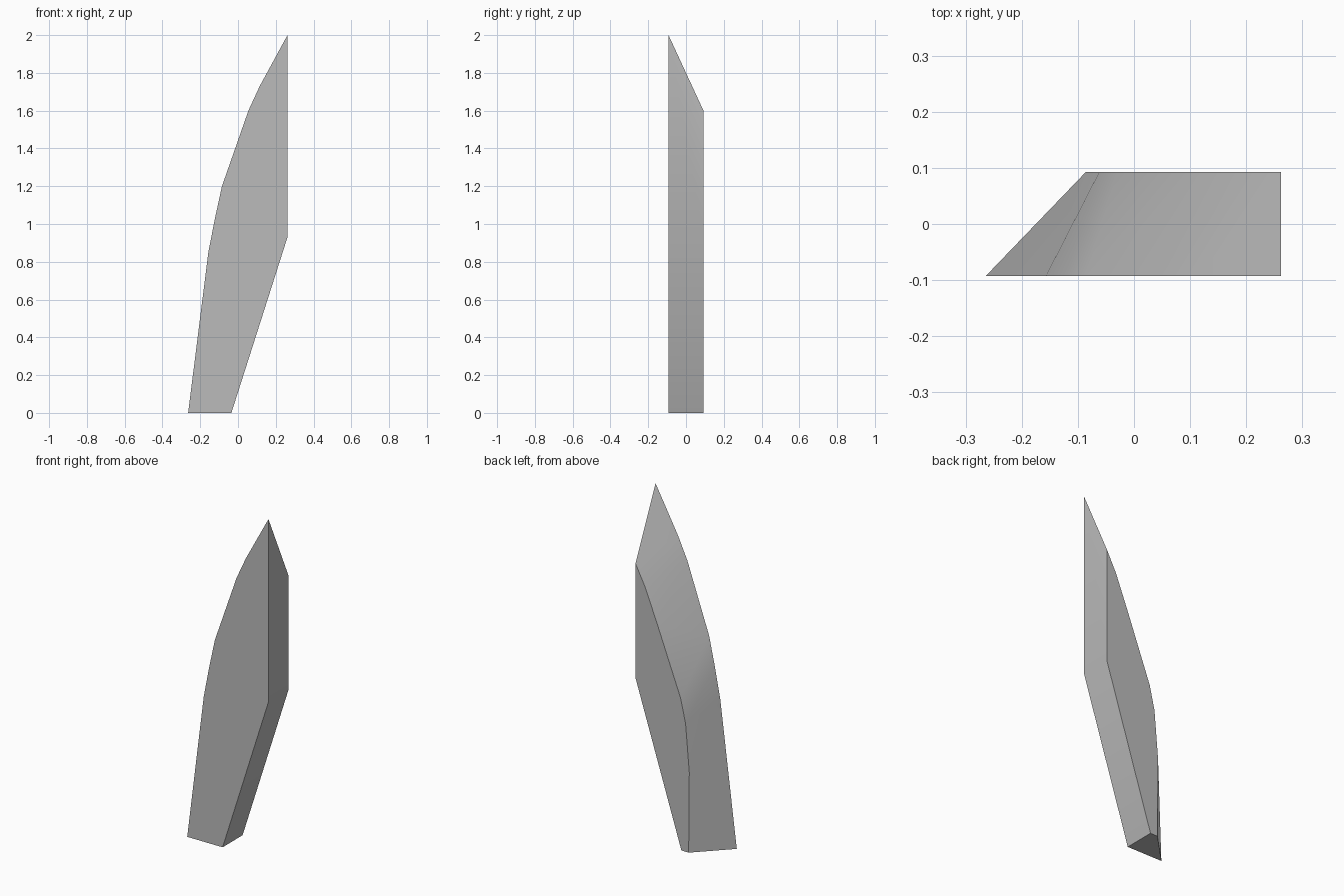
import bpy
import bmesh
import math

cube = bpy.data.objects.get("Cube")
if cube:
    bpy.data.objects.remove(cube, do_unlink=True)

# Material
grey = bpy.data.materials.new("plain grey")
grey.use_nodes = True
colour = (0.5, 0.5, 0.5, 1.0)
grey.diffuse_color = colour
grey.node_tree.nodes["Principled BSDF"].inputs["Base Color"].default_value = colour

# Curved edge profiles (x, z), paired from bottom to tip
HALF = 0.0925
front_curve = [(-0.264, 0), (-0.157, 0.85), (-0.122, 1.03), (-0.085, 1.2),
               (0.055, 1.6), (0.115, 1.73), (0.262, 2.0)]
back_curve = [(-0.082, 0), (-0.086, 0.47), (-0.062, 0.75), (-0.03, 0.89),
              (0.12, 1.28), (0.2, 1.48), (0.262, 1.6)]
# Straight edge shared by both sides, from top to bottom
straight_edge = [(0.262, 0.93), (-0.035, 0)]

bm = bmesh.new()


def outline(curve, y):
    return [bm.verts.new((x, y, z)) for x, z in curve + straight_edge]


# Flat front and back, joined by a swept bevel and straight sides
front = outline(front_curve, -HALF)
back = outline(back_curve, HALF)
bm.faces.new(front)
bm.faces.new(back[::-1])
count = len(front)
for i in range(count):
    j = (i + 1) % count
    bm.faces.new((front[i], back[i], back[j], front[j]))
bmesh.ops.recalc_face_normals(bm, faces=bm.faces)

mesh = bpy.data.meshes.new("blade_panel")
bm.to_mesh(mesh)
bm.free()
mesh.materials.append(grey)
panel = bpy.data.objects.new("blade_panel", mesh)
bpy.context.collection.objects.link(panel)

# Smooth the curved bevel while keeping the outline sharp
bpy.ops.object.select_all(action='DESELECT')
panel.select_set(True)
bpy.context.view_layer.objects.active = panel
bpy.ops.object.shade_smooth_by_angle(angle=math.radians(30))
